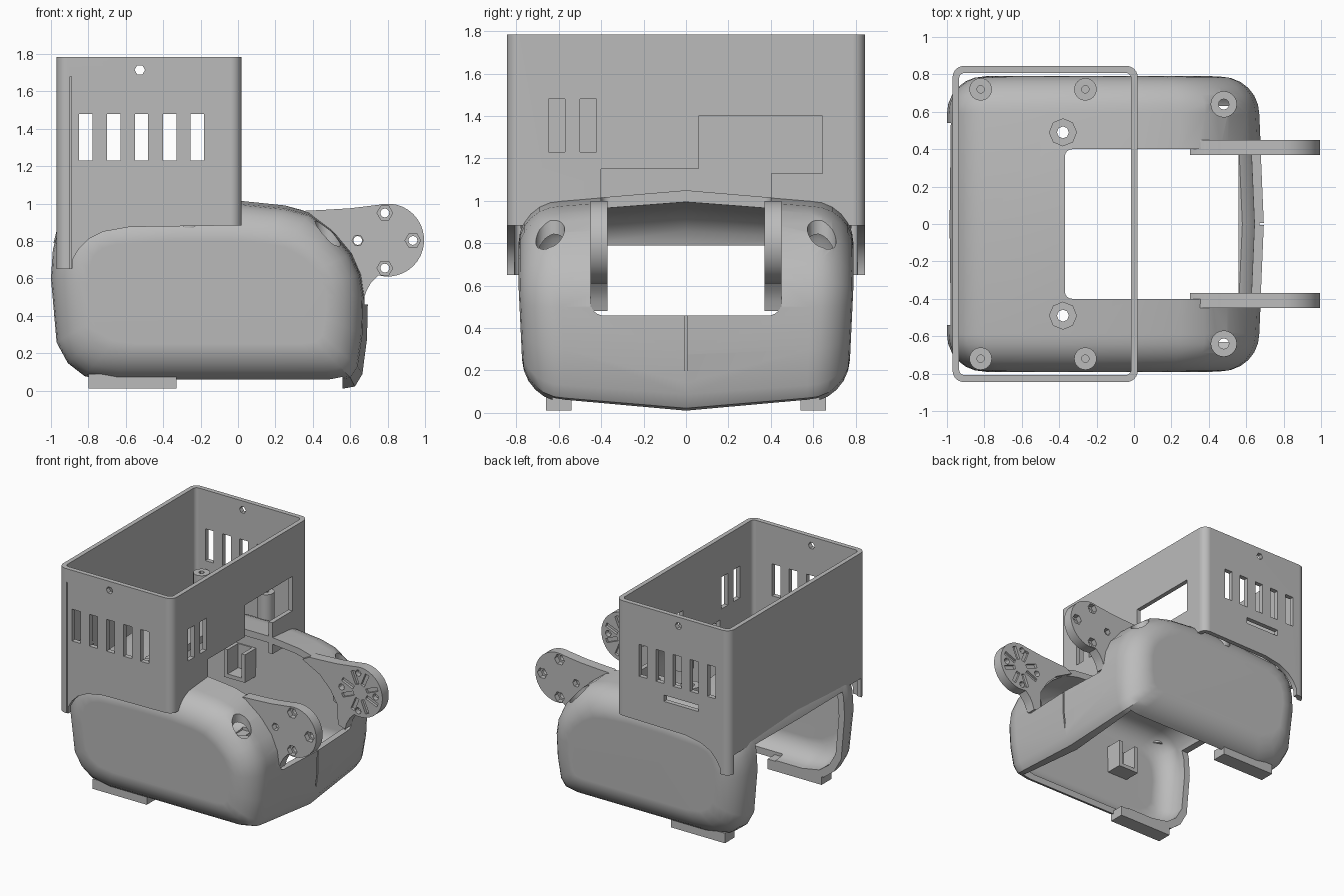
import bpy
import bmesh
from math import sin, cos, pi, radians

if "Cube" in bpy.data.objects:
    bpy.data.objects.remove(bpy.data.objects["Cube"], do_unlink=True)

plastic = bpy.data.materials.new("grey plastic")
plastic.use_nodes = True
GREY = (0.5, 0.5, 0.5, 1)
plastic.diffuse_color = GREY
plastic.node_tree.nodes["Principled BSDF"].inputs["Base Color"].default_value = GREY
parts = []


def loft(name, rings):
    """Bridge equal rings of points and cap both ends."""
    bm = bmesh.new()
    loops = [[bm.verts.new(p) for p in ring] for ring in rings]
    n = len(loops[0])
    for a, b in zip(loops, loops[1:]):
        for i in range(n):
            j = (i + 1) % n
            bm.faces.new((a[i], a[j], b[j], b[i]))
    bm.faces.new(loops[0])
    bm.faces.new(loops[-1])
    bmesh.ops.recalc_face_normals(bm, faces=bm.faces)
    mesh = bpy.data.meshes.new(name)
    bm.to_mesh(mesh)
    bm.free()
    obj = bpy.data.objects.new(name, mesh)
    bpy.context.scene.collection.objects.link(obj)
    return obj


def prism(name, outline, axis, lo, hi):
    """Extrude a flat outline along one axis."""
    place = {"x": lambda a, b, h: (h, a, b),
             "y": lambda a, b, h: (a, h, b),
             "z": lambda a, b, h: (a, b, h)}[axis]
    return loft(name, [[place(a, b, h) for a, b in outline] for h in (lo, hi)])


def rect(a0, a1, b0, b1):
    return [(a0, b0), (a1, b0), (a1, b1), (a0, b1)]


def round_rect(a0, a1, b0, b1, r, steps=6):
    corners = [(a1 - r, b1 - r), (a0 + r, b1 - r), (a0 + r, b0 + r), (a1 - r, b0 + r)]
    return [(a + r * cos((q + k / steps) * pi / 2), b + r * sin((q + k / steps) * pi / 2))
            for q, (a, b) in enumerate(corners) for k in range(steps + 1)]


def circle(a, b, r, n=24):
    return [(a + r * cos(2 * pi * k / n), b + r * sin(2 * pi * k / n)) for k in range(n)]


def hole(outline, axis, lo, hi):
    cutter = prism("cutter", outline, axis, lo, hi)
    cutter.hide_render = True
    return cutter


def cut(target, cutters):
    """Subtract the cutters for good, then remove them."""
    for c in cutters:
        mod = target.modifiers.new("cut", "BOOLEAN")
        mod.operation = "DIFFERENCE"
        mod.solver = "EXACT"
        mod.object = c
    bpy.context.view_layer.update()
    graph = bpy.context.evaluated_depsgraph_get()
    mesh = bpy.data.meshes.new_from_object(target.evaluated_get(graph))
    target.modifiers.clear()
    target.data = mesh
    for c in cutters:
        bpy.data.objects.remove(c, do_unlink=True)


# Rounded body: side profile lofted across the width
PROFILE = [(-.66, .05), (-.82, .08), (-.91, .15), (-.97, .26), (-1, .6), (-.99, .75),
           (-.96, .86), (-.9, .93), (-.8, .97), (-.4, 1), (0, 1), (.25, .975), (.38, .94),
           (.5, .85), (.6, .73), (.65, .62), (.67, .5), (.665, .3), (.64, .13), (.6, .07),
           (.5, .05)]


def body_form(name, inset):
    radius, steps = .2 - inset, 6
    half = [(.59 + radius * sin(k * pi / 2 / steps),
             inset + radius * (1 - cos(k * pi / 2 / steps))) for k in range(steps + 1)]
    stations = [(-y, d) for y, d in reversed(half)] + [(0, inset)] + half
    rings = []
    for y, d in stations:
        peak = max(0, 1 - abs(y) / .59)
        ring = []
        for x, z in PROFILE:
            x = -.165 + (x + .165) * (1 - d / .835)
            z = .525 + (z - .525) * (1 - d / .475)
            z += peak * .05 * (z - .525) / .475
            if x > .5:
                x += peak * .025
            ring.append((x, y * (1 - .06 * max(0, .6 - z)), z))
        rings.append(ring)
    return loft(name, rings)


body = body_form("body_shell", 0)
cavity = body_form("cutter", .05)
cavity.hide_render = True
cut(body, [cavity])
openings = [
    hole(rect(-2, -.33, -.54, .54), "z", -1, .79),            # rear and underside
    hole(rect(-.4, .56, -.63, .63), "z", -1, .3),             # underside, wider at the front
    hole(round_rect(-.37, 2, -.4, .4, .04), "z", .46, 2),     # top window
    hole(round_rect(-.45, .45, .46, .7, .06), "x", .5, 1),    # front window
    hole(rect(-.006, .006, -1, .6), "x", .672, 1),            # front seam
]
for s in (1, -1):
    openings.append(hole(circle(.48, s * .64, .068), "z", .7, 1.3))
    openings.append(hole(circle(-.38, s * .49, .032, 8), "z", .8, 1.3))
for c in openings:
    cut(body, [c])
parts.append(body)

# Housing: open rounded box standing on the body
housing = prism("housing", round_rect(-.97, .02, -.845, .845, .06), "z", .65, 1.785)
cut(housing, [hole(round_rect(-.935, -.015, -.808, .808, .03), "z", .5, 2)])
skirt = [(-.89, .5), (-.885, .7), (-.85, .76), (-.8, .81), (-.72, .85), (-.58, .875),
         (.1, .885), (.1, .5)]
port = [(-.4, .7), (-.4, 1.15), (.06, 1.15), (.06, 1.4), (.645, 1.4), (.645, 1.13),
        (.4, 1.13), (.4, .7)]
cut(housing, [hole(skirt, "y", -1, 1)])
cut(housing, [hole(rect(-.79, .79, .5, .8), "x", -1.1, -.8)])
cut(housing, [hole(port, "x", -.1, .1)])
# Vent slots, pin holes, rear cable slot and corner grooves
vents = [hole(rect(x, x + .072, 1.23, 1.48), "y", -1, 1)
         for x in (-.85, -.7, -.552, -.402, -.254)]
vents += [hole(rect(y, y + .078, 1.23, 1.48), "x", -.1, .1) for y in (-.648, -.5)]
vents.append(hole(circle(-.525, 1.715, .028, 6), "y", -1, 1))
vents.append(hole(rect(-.7, -.4, 1.09, 1.14), "y", .7, 1))
vents.append(hole(rect(-.897, -.889, .6, 1.68), "y", -1, -.835))
for c in vents:
    cut(housing, [c])
parts.append(housing)

# Ear outline: a round pad flowing back into the body
pad = [(.8 + .195 * cos(radians(a)), .805 + .195 * sin(radians(a)))
       for a in range(105, -106, -10)]
EAR = ([(.3, .93), (.36, .962), (.45, .966), (.6, .975)] + pad
       + [(.71, .575), (.685, .53), (.67, .48), (.61, .5), (.6, .66), (.54, .76), (.45, .85)])


def spoke(angle, near, far, w):
    c, s = cos(angle), sin(angle)
    return [(.8 + c * r - s * t, .805 + s * r + c * t)
            for r, t in ((near, -w), (far, -w), (far, w), (near, w))]


for s, side in ((1, "left"), (-1, "right")):
    def across(a, b):
        return sorted((s * a, s * b))

    # Ear with screw holes, outer nut pockets and inner spoke pockets
    ear = prism(side + "_ear", EAR, "y", *across(.37, .45))
    for x, z in ((.785, .95), (.935, .803), (.785, .655), (.64, .803)):
        cut(ear, [hole(circle(x, z, .024, 12), "y", *across(.3, .5))])
        cut(ear, [hole(circle(x, z, .042 if x > .7 else .03, 6), "y", *across(.41, .5))])
    for k in range(8):
        cut(ear, [hole(spoke((k + .5) * pi / 4, .06, .165, .016), "y", *across(.3, .39))])
    parts.append(ear)

    # Screw post under the front bore
    post = prism(side + "_screw_post", circle(.48, s * .64, .085), "z", .56, .73)
    cut(post, [hole(circle(.48, s * .64, .028, 12), "z", .4, 1)])
    parts.append(post)

    # Board standoffs on the roof
    for x, where in ((-.82, "rear"), (-.26, "front")):
        stand = prism(side + "_" + where + "_standoff", circle(x, s * .72, .06), "z", .87, 1.18)
        cut(stand, [hole(circle(x, s * .72, .02, 12), "z", 1.05, 1.3)])
        parts.append(stand)

    # Nut boss beside the top window
    boss = prism(side + "_nut_boss", circle(-.38, s * .49, .075, 8), "z", .96, 1.08)
    cut(boss, [hole(circle(-.38, s * .49, .032, 8), "z", .8, 1.3)])
    parts.append(boss)

    # Cable clip on the inner wall
    clip = prism(side + "_cable_clip", rect(-.54, -.36, .48, .7), "y", *across(.6, .76))
    cut(clip, [hole(rect(-.51, -.39, .51, 1), "y", *across(.5, .73))])
    parts.append(clip)

    # Foot tab along the lower rim
    parts.append(prism(side + "_foot_tab", rect(-.8, -.33, *across(.54, .66)), "z", .012, .09))

# Material and shading
bpy.ops.object.select_all(action="DESELECT")
for obj in parts:
    obj.data.materials.clear()
    obj.data.materials.append(plastic)
    obj.select_set(True)
bpy.context.view_layer.objects.active = body
bpy.ops.object.shade_smooth_by_angle(angle=radians(30))
for obj in parts:
    obj.modifiers.new("weighted normals", "WEIGHTED_NORMAL").keep_sharp = True
